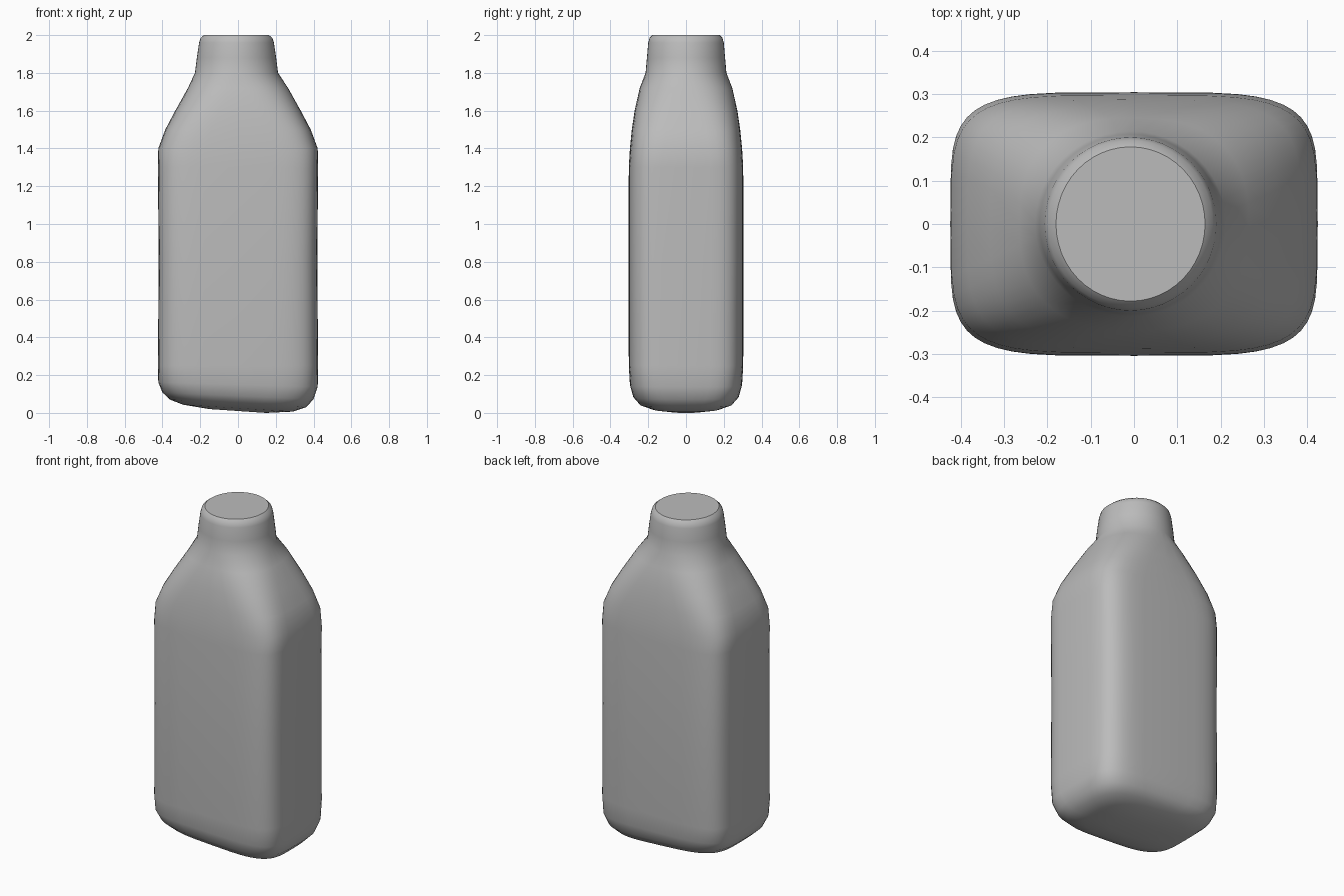
import bpy, bmesh
from math import cos, sin, pi

cube = bpy.data.objects.get("Cube")
if cube:
    bpy.data.objects.remove(cube)

SIDES = 48

# One plain grey for the whole bottle
grey = bpy.data.materials.new("plain grey")
grey.use_nodes = True
colour = (0.5, 0.5, 0.5, 1)
grey.diffuse_color = colour
grey.node_tree.nodes["Principled BSDF"].inputs["Base Color"].default_value = colour

# Sections from base to cap: height, half width, half depth, squareness
SECTIONS = [
    (0.01, 0.15, 0.09, 2.5), (0.025, 0.29, 0.18, 3), (0.05, 0.36, 0.245, 3.8),
    (0.09, 0.40, 0.28, 4.2), (0.15, 0.422, 0.297, 4.6), (0.25, 0.424, 0.303, 4.8),
    (0.8, 0.42, 0.304, 4.8), (1.3, 0.424, 0.303, 4.8), (1.4, 0.422, 0.297, 4.5),
    (1.5, 0.385, 0.287, 4), (1.6, 0.332, 0.272, 3.3), (1.72, 0.265, 0.245, 2.5),
    (1.8, 0.22, 0.214, 2), (1.88, 0.21, 0.207, 2), (1.96, 0.198, 0.2, 2),
    (1.985, 0.19, 0.193, 2), (2.0, 0.172, 0.178, 2),
]


def superellipse(angle, half, power, trig):
    value = trig(angle)
    return half * abs(value) ** (2 / power) * (1 if value >= 0 else -1)


def ring(bm, z, width, depth, power):
    verts = []
    shift = -0.008 if z > 1.75 else 0
    fade = max(0, 1 - z / 0.25)
    for i in range(SIDES):
        a = 2 * pi * i / SIDES
        x = superellipse(a, width, power, cos)
        y = superellipse(a, depth, power, sin)
        # The worn base slopes down towards the left
        verts.append(bm.verts.new((x + shift, y, max(0, z - 0.07 * x * fade))))
    return verts


# Lofted bottle with a rounded rectangular body, sloping shoulders and round neck
bm = bmesh.new()
rings = [ring(bm, *section) for section in SECTIONS]
for low, high in zip(rings, rings[1:]):
    for i in range(SIDES):
        j = (i + 1) % SIDES
        bm.faces.new((low[i], low[j], high[j], high[i]))
bm.faces.new(rings[0][::-1])
bm.faces.new(rings[-1])
bmesh.ops.recalc_face_normals(bm, faces=bm.faces)

mesh = bpy.data.meshes.new("bottle")
bm.to_mesh(mesh)
bm.free()
mesh.materials.append(grey)
bottle = bpy.data.objects.new("bottle", mesh)
bpy.context.collection.objects.link(bottle)
bpy.context.view_layer.objects.active = bottle
bottle.select_set(True)
bpy.ops.object.shade_smooth_by_angle(angle=0.6)
